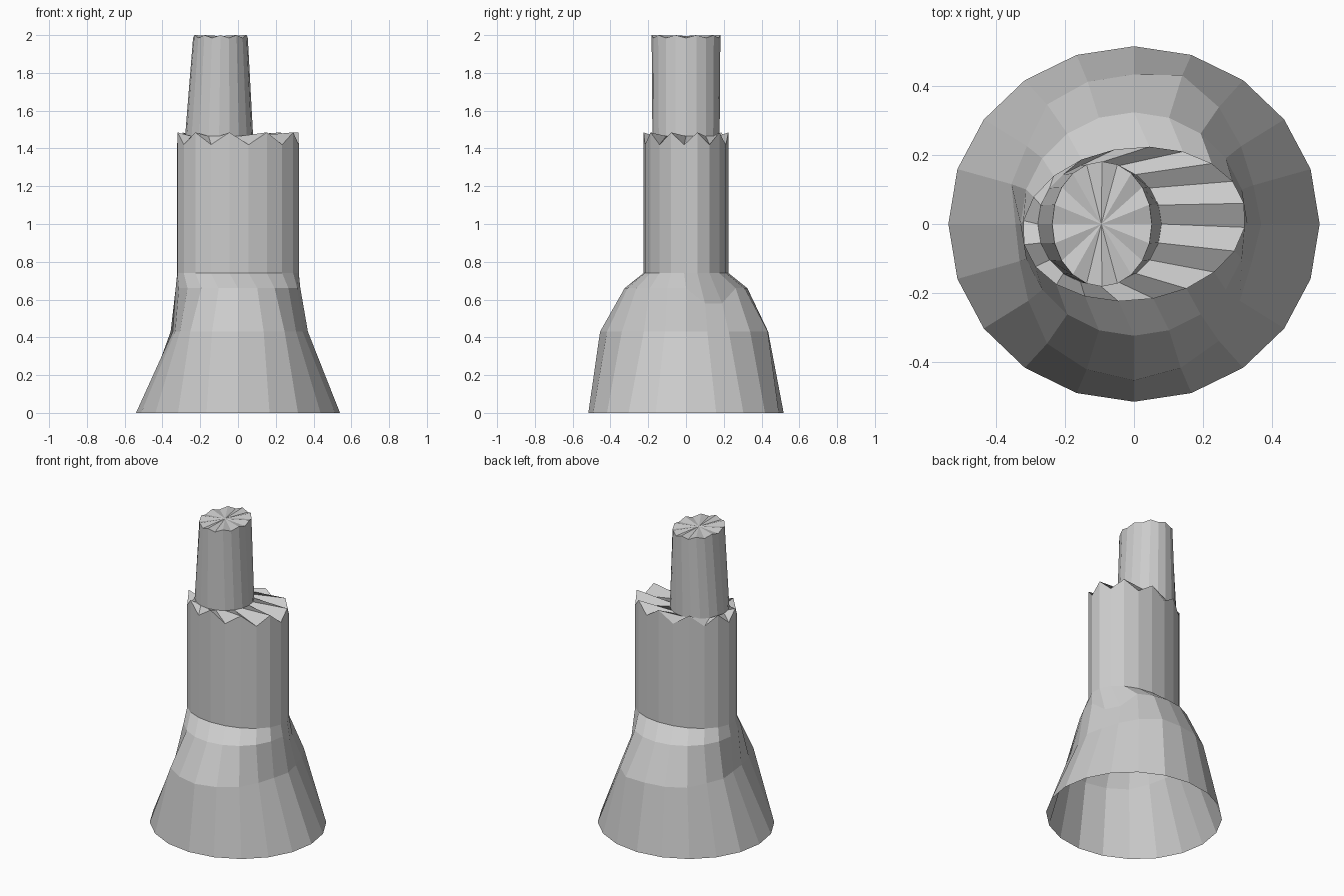
import bpy, bmesh
from math import sin, cos, radians

if "Cube" in bpy.data.objects:
    bpy.data.objects.remove(bpy.data.objects["Cube"])

N = 20
STEP = 360 / N
bm = bmesh.new()


def ring(fn):
    return [bm.verts.new(fn(k)) for k in range(N)]


def ellipse(k, cx, rx, ry, z, phase=0.0, skew=0.0):
    t = k * STEP + phase
    return (cx + rx * cos(radians(t)), ry * sin(radians(t + skew)), z)


def bridge(lower, upper):
    for k in range(N):
        j = (k + 1) % N
        bm.faces.new((lower[k], lower[j], upper[j], upper[k]))


# uneven root flare radii at z = 0.43, counter-clockwise from +x
flare = [.37, .365, .385, .42, .455, .435, .435, .43, .385, .375,
         .345, .35, .38, .43, .445, .455, .44, .42, .38, .36]

foot = ring(lambda k: ellipse(k, 0, .54, .517, 0))
roots = ring(lambda k: ellipse(k, 0, flare[k], flare[k], .43))
shoulder = ring(lambda k: ellipse(k, 0, .33, .325, .58 if k in (1, 2) else .66))
# oval trunk with a jagged upper rim
waist = ring(lambda k: ellipse(k, 0, .325, .225, .74, -8, 5.5))
rim = ring(lambda k: ellipse(k, 0, .325, .225, 1.485 if k % 2 else 1.42, -8, 5.5))
# off-centre splintered core
core_base = ring(lambda k: ellipse(k, -.1, .18, .178, 1.465))
core_top = ring(lambda k: ellipse(k, -.093, .145, .182, 2.0 if k % 2 else 1.985))

rings = [foot, roots, shoulder, waist, rim, core_base, core_top]
for a, b in zip(rings, rings[1:]):
    bridge(a, b)

# fanned cap; the foot stays open underneath
tip = bm.verts.new((-.095, 0, 1.995))
for k in range(N):
    bm.faces.new((core_top[k], core_top[(k + 1) % N], tip))

mesh = bpy.data.meshes.new("broken_trunk")
bm.to_mesh(mesh)
bm.free()
bpy.context.collection.objects.link(bpy.data.objects.new("broken_trunk", mesh))
